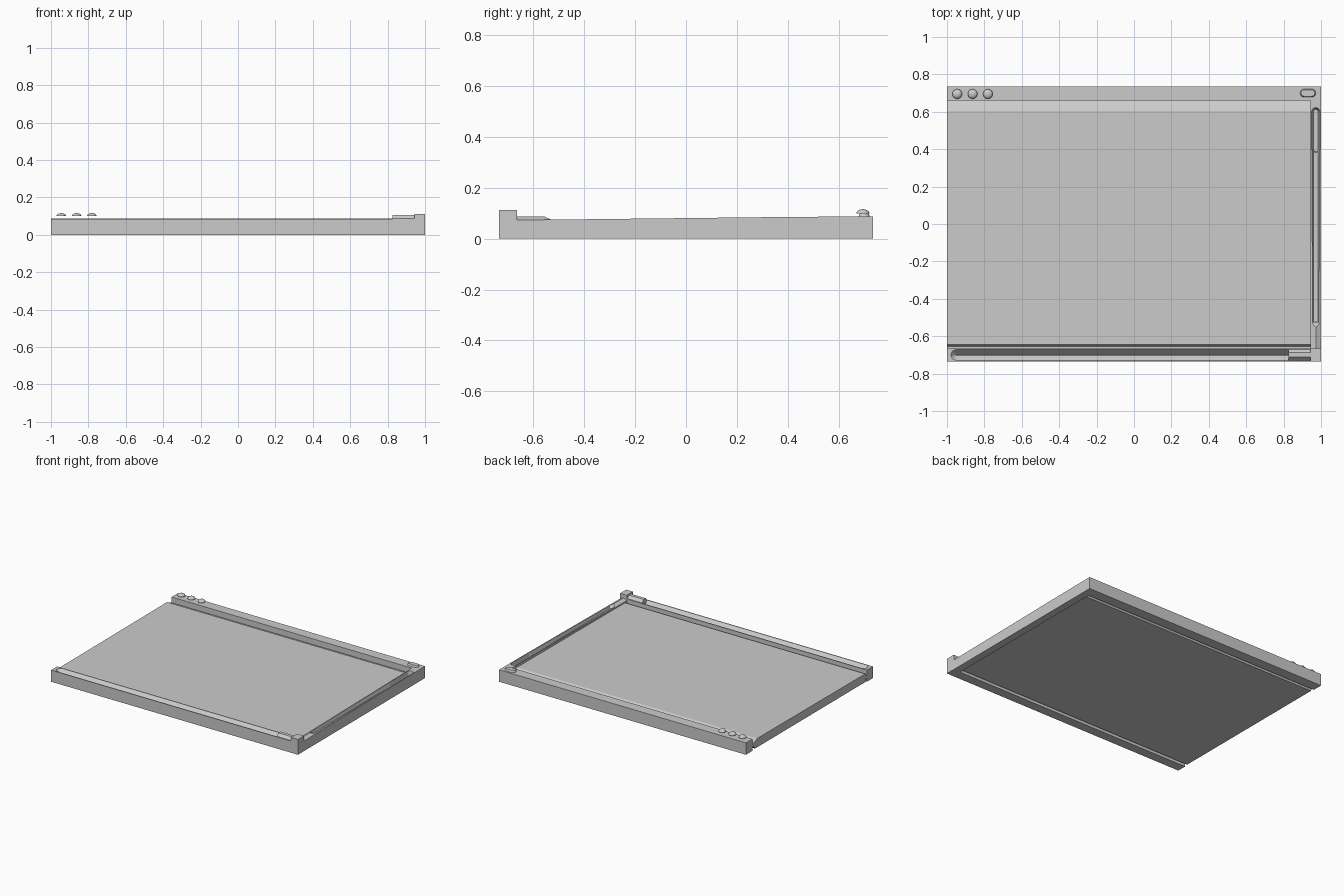
import bpy, bmesh, math
from mathutils import Matrix, Vector

cube = bpy.data.objects.get("Cube")
if cube:
    bpy.data.objects.remove(cube)

grey = bpy.data.materials.new("plain_grey")
grey.use_nodes = True
tone = (0.6, 0.6, 0.6, 1)
grey.diffuse_color = tone
grey.node_tree.nodes["Principled BSDF"].inputs["Base Color"].default_value = tone


def finish(name, bm):
    bmesh.ops.recalc_face_normals(bm, faces=bm.faces)
    mesh = bpy.data.meshes.new(name)
    bm.to_mesh(mesh)
    bm.free()
    mesh.materials.append(grey)
    obj = bpy.data.objects.new(name, mesh)
    bpy.context.collection.objects.link(obj)
    return obj


def prism(name, profile, axis, start, end):
    """Extrude a 2D profile along x (profile is y, z) or y (profile is x, z)."""
    def place(t, p):
        return (t, p[0], p[1]) if axis == "x" else (p[0], t, p[1])
    bm = bmesh.new()
    a = [bm.verts.new(place(start, p)) for p in profile]
    b = [bm.verts.new(place(end, p)) for p in profile]
    bm.faces.new(a)
    bm.faces.new(b)
    for i in range(len(a)):
        j = (i + 1) % len(a)
        bm.faces.new((a[i], a[j], b[j], b[i]))
    return finish(name, bm)


def box(name, x0, x1, y0, y1, z0, z1):
    return prism(name, [(y0, z0), (y1, z0), (y1, z1), (y0, z1)], "x", x0, x1)


def capsule(name, p0, p1, r_low, z_low, r_high, z_high, n=8):
    """Round-ended slot or pill between two plan points, with sloping walls."""
    p0, p1 = Vector(p0), Vector(p1)
    d = (p1 - p0).normalized()
    side = Vector((-d.y, d.x))
    bm = bmesh.new()
    rings = []
    for r, z in ((r_low, z_low), (r_high, z_high)):
        ring = []
        for centre, sign in ((p1, 1), (p0, -1)):
            for i in range(n + 1):
                a = math.pi * i / n - math.pi / 2
                q = centre + sign * r * (math.cos(a) * d + math.sin(a) * side)
                ring.append(bm.verts.new((q.x, q.y, z)))
        rings.append(ring)
    low, high = rings
    bm.faces.new(low)
    bm.faces.new(high)
    for i in range(len(low)):
        j = (i + 1) % len(low)
        bm.faces.new((low[i], low[j], high[j], high[i]))
    return finish(name, bm)


def cut(obj, cutter):
    """Carve the cutter out of the object and discard it."""
    mod = obj.modifiers.new("cut", "BOOLEAN")
    mod.operation = "DIFFERENCE"
    mod.solver = "EXACT"
    mod.object = cutter
    graph = bpy.context.evaluated_depsgraph_get()
    mesh = bpy.data.meshes.new_from_object(obj.evaluated_get(graph))
    obj.modifiers.clear()
    obj.data = mesh
    bpy.data.objects.remove(cutter)


# Panel with tongue edges held between the front and back rails
prism("panel", [(-0.645, 0.005), (0.63, 0.005), (0.645, 0.025), (0.66, 0.025),
                (0.66, 0.045), (0.605, 0.07), (-0.645, 0.065),
                (-0.655, 0.045), (-0.665, 0.045), (-0.665, 0.025), (-0.655, 0.025)],
      "x", -1, 0.945)

# Back rail with round buttons and a pill switch
box("back_rail", -1, 1, 0.66, 0.735, 0, 0.087)
capsule("pill_switch", (0.91, 0.7), (0.95, 0.7), 0.022, 0.087, 0.017, 0.1)
for i in range(3):
    bm = bmesh.new()
    bmesh.ops.create_uvsphere(bm, u_segments=16, v_segments=8, radius=1)
    bmesh.ops.bisect_plane(bm, geom=bm.verts[:] + bm.edges[:] + bm.faces[:],
                           plane_co=(0, 0, 0), plane_no=(0, 0, -1), clear_outer=True)
    bmesh.ops.holes_fill(bm, edges=[e for e in bm.edges if e.is_boundary])
    bmesh.ops.transform(bm, verts=bm.verts, matrix=Matrix.Translation(
        (-0.945 + 0.082 * i, 0.695, 0.099)) @ Matrix.Diagonal((0.026, 0.026, 0.017, 1)))
    finish(f"button_{i + 1}", bm)

# Front rail with a long shallow groove
front = box("front_rail", -1, 0.945, -0.735, -0.665, 0, 0.085)
cut(front, capsule("groove_cutter", (-0.95, -0.7), (0.9, -0.7), 0.003, 0.055, 0.03, 0.0865))

# Side rail, dropping gently towards the front, with a groove and a deeper slot
side = prism("side_rail", [(-0.665, 0), (0.66, 0), (0.66, 0.087), (0.38, 0.085),
                           (-0.665, 0.073)], "x", 0.945, 1)
cut(side, capsule("groove_cutter", (0.972, -0.53), (0.972, 0.5), 0.012, 0.058, 0.024, 0.095))
cut(side, capsule("slot_cutter", (0.972, 0.4), (0.972, 0.6), 0.013, 0.035, 0.024, 0.095))

# Corner block joining the front and side rails
box("corner_block", 0.945, 1, -0.735, -0.665, 0, 0.112)

# Faceted tube at the end of the front groove
tube = [(-0.7 + 0.032 * math.cos(a), 0.073 + 0.032 * math.sin(a))
        for a in (math.pi * (i + 0.5) / 4 for i in range(8))]
tube = [(y, 0.073 + (z - 0.073) / math.cos(math.pi / 8)) for y, z in tube]
prism("front_spout", tube, "x", 0.825, 0.945)

# Ridged spout with a hipped end on the side rail
spout = prism("side_spout", [(0.947, 0.06), (0.997, 0.06), (0.997, 0.073),
                             (0.972, 0.086), (0.947, 0.073)], "y", -0.665, -0.525)
for v in spout.data.vertices:
    if v.co.z > 0.08 and v.co.y > -0.6:
        v.co.y -= 0.03
